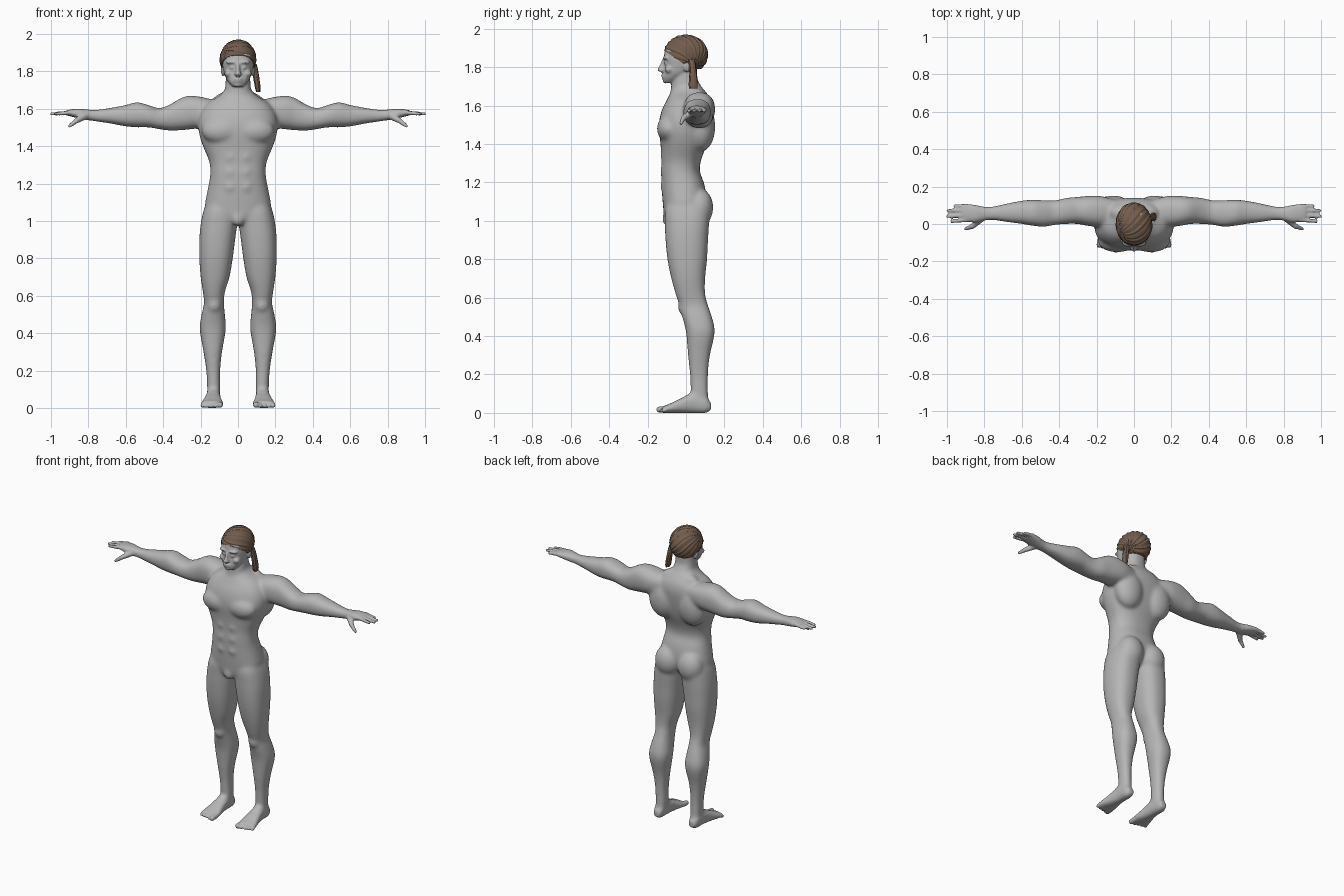
import bpy, bmesh, math
from mathutils import Vector, Matrix

cube = bpy.data.objects.get("Cube")
if cube:
    bpy.data.objects.remove(cube, do_unlink=True)

CM = 0.01  # part measurements are in hundredths of a unit
X, Y, Z = range(3)


def material(name, colour):
    mat = bpy.data.materials.new(name)
    mat.use_nodes = True
    mat.diffuse_color = (*colour, 1)
    mat.node_tree.nodes["Principled BSDF"].inputs["Base Color"].default_value = (*colour, 1)
    return mat


def finish(bm, name, mat):
    bmesh.ops.recalc_face_normals(bm, faces=bm.faces[:])
    mesh = bpy.data.meshes.new(name)
    bm.to_mesh(mesh)
    bm.free()
    obj = bpy.data.objects.new(name, mesh)
    bpy.context.collection.objects.link(obj)
    mesh.materials.append(mat)
    mesh.polygons.foreach_set("use_smooth", [True] * len(mesh.polygons))
    return obj


def spline(a, b, c, d, t):
    return b + 0.5 * t * (c - a + t * (2*a - 5*b + 4*c - d + t * (3 * (b - c) + d - a)))


def loft(bm, axis, rows, sides=32, power=0.85, ridge=0, waves=0):
    """Rounded sections along an axis; each row is position, then low and high on the other axes."""
    others = [k for k in range(3) if k != axis]
    steps, dense = 4, []
    for i in range(len(rows) - 1):
        quad = [rows[max(0, min(len(rows) - 1, i + k))] for k in (-1, 0, 1, 2)]
        for s in range(steps):
            dense.append([spline(*vals, s / steps) for vals in zip(*quad)])
    dense.append(rows[-1])
    rings = []
    for pos, lo1, hi1, lo2, hi2 in dense:
        ring = []
        for i in range(sides):
            ang = math.tau * i / sides
            swell = 1 + ridge * math.sin(waves * ang)
            co = Vector((0, 0, 0))
            co[axis] = pos
            for k, lo, hi, v in ((others[0], lo1, hi1, math.cos(ang)), (others[1], lo2, hi2, math.sin(ang))):
                co[k] = (lo + hi) / 2 + (hi - lo) / 2 * swell * math.copysign(abs(v) ** power, v)
            ring.append(bm.verts.new(co * CM))
        rings.append(ring)
    for a, b in zip(rings, rings[1:]):
        for i in range(sides):
            j = (i + 1) % sides
            bm.faces.new((a[i], a[j], b[j], b[i]))
    bm.faces.new(rings[0])
    bm.faces.new(rings[-1])


def blob(bm, centre, radii, segments=24):
    place = Matrix.Translation(Vector(centre) * CM) @ Matrix.Diagonal((*(r * CM for r in radii), 1))
    bmesh.ops.create_uvsphere(bm, u_segments=segments, v_segments=segments // 2, radius=1, matrix=place)


def digit(bm, start, end, r0, r1, count=16):
    for i in range(count):
        t = i / (count - 1)
        r = r0 + (r1 - r0) * t
        blob(bm, Vector(start).lerp(Vector(end), t), (r, r, r), 12)


skin = material("grey skin", (0.47, 0.47, 0.47))
brown = material("brown hair", (0.17, 0.11, 0.075))

# Left half of the body, mirrored afterwards
bm = bmesh.new()

# Leg
loft(bm, Z, [
    (3, 10, 16, 3, 12), (10, 9.5, 16.5, 2.5, 11.5), (20, 9.5, 17, 2, 11.5),
    (30, 8.5, 18.5, 1, 12.5), (42, 6.5, 20.5, 0, 15), (50, 7, 19.5, -2, 13.5),
    (56, 7.5, 18.2, -3.5, 11.5), (62, 7, 18.8, -5.5, 10), (70, 4.5, 20, -7.7, 10),
    (80, 2.8, 20.7, -9.7, 11), (90, 1.5, 20.7, -10.7, 11.5), (98, 0.5, 20, -11, 12),
    (106, 0.5, 18.3, -11, 12), (114, 2, 15, -8, 9)])
blob(bm, (12.8, -0.5, 55), (4, 3.8, 4.5))

# Foot and toes
loft(bm, Y, [
    (13, 11, 15, 1.5, 5), (10, 10, 16.5, 0, 9), (4, 9.5, 17, 0, 11),
    (-2, 9, 18, 0, 8), (-8, 8, 19.5, 0, 5), (-12, 8.3, 19.8, 0, 3.5)])
for i in range(5):
    r = 1.7 if i == 0 else 1.25 - 0.06 * i
    x = 9.6 + 2.4 * i - (0 if i == 0 else 0.1)
    digit(bm, (x, -10, 2), (x, -13.9 + 0.5 * i, r), r, r, 6)

# Arm and palm
loft(bm, X, [
    (10, 0, 13, 152, 164), (18, -1.5, 15, 150, 166), (25, -1, 15, 149, 167),
    (30, 0, 14.5, 148.5, 166), (36, 0, 14, 148.2, 162.5), (42, -0.5, 12.7, 149, 160.3),
    (48, -1.5, 12.7, 150, 162), (54, -1, 13, 150, 163.5), (60, 0, 12.5, 150.5, 162),
    (68, 1, 11, 152, 160.5), (75, 2, 9.5, 153, 159.5), (80, 1.8, 9.2, 153.8, 159.5),
    (85, 0.8, 10.2, 154.8, 160), (90, 1.4, 10.6, 156, 159.5), (92, 2.5, 10, 156.5, 159)])

# Fingers and thumb
for base, tip, reach in ((2.2, 1.4, 97.5), (4.7, 4.1, 99.6), (7.2, 7.2, 99.4), (9.6, 9.7, 95.8)):
    digit(bm, (89, base, 158), (reach, tip, 157.2), 1.25, 0.95)
digit(bm, (82, 2.5, 156), (86.5, -1.3, 153.5), 1.9, 1.5)
digit(bm, (86.5, -1.3, 153.5), (90, -2.6, 150.8), 1.4, 1)

# Muscles: chest, shoulder, back, neck slope, buttock
for centre, radii in (
        ((9, -9.2, 148), (10.5, 6, 7)), ((24, 7, 158.5), (7.5, 7.5, 8.2)),
        ((11, 8, 149), (10, 7.3, 13)), ((6, 6, 163), (8, 5, 6)),
        ((8.5, 6.8, 107), (8.7, 7.5, 10))):
    blob(bm, centre, radii)
for z in (118, 126, 134):
    blob(bm, (4, -9.6, z), (4.3, 3.8, 4.2))

# Brow, eye, cheek, ear
for centre, radii in (
        ((3.3, -10.4, 184.8), (3.3, 1.8, 0.9)), ((3.2, -10, 182), (1.5, 1.5, 1.1)),
        ((5, -8.8, 178.8), (2.3, 2.2, 2)), ((8, 0.5, 180.5), (1.2, 2, 3.2)),
        ((1.1, -13, 178.2), (0.9, 1, 0.8))):
    blob(bm, centre, radii, 16)

# Mirror to the right side
copy = bmesh.ops.duplicate(bm, geom=bm.verts[:] + bm.edges[:] + bm.faces[:])["geom"]
for v in copy:
    if isinstance(v, bmesh.types.BMVert):
        v.co.x = -v.co.x


def central(rows, **options):
    loft(bm, Z, [(z, -w, w, front, back) for z, w, front, back in rows], **options)


# Torso
central([
    (98, 5, -9.5, 4), (102, 14, -11.3, 8), (108, 17.5, -12, 10.5), (114, 16.8, -12.5, 10.5),
    (120, 15.6, -12.8, 9.3), (126, 14.8, -13, 7.2), (132, 15.5, -12.8, 8), (140, 18.8, -13.3, 11),
    (146, 20.7, -14, 12.5), (152, 21.3, -14, 13.5), (158, 20, -12.5, 14), (163, 16.5, -10, 13),
    (167, 10, -8, 10.5), (171, 6.5, -6, 7)])
blob(bm, (0, -9.8, 101), (3.3, 2.6, 4))

# Neck
central([(160, 8, -8, 11), (168, 7.2, -8, 9), (174, 6.6, -6.8, 6), (182, 6.5, -5, 6)])

# Skull and jaw
central([
    (171.8, 2.6, -11.3, -6), (174, 4.9, -11.8, -2), (177, 6.8, -11.5, 3), (181, 7.9, -11.1, 6.5),
    (185, 8.5, -11.5, 9), (190, 8.2, -10.5, 9.3), (194, 6, -7, 7), (195.5, 3, -4, 4)])

# Nose, lips, chin
central([(177.5, 1.1, -12.6, -9), (178.4, 1.6, -15, -9), (181, 1, -13.7, -9), (184.5, 0.9, -12.2, -9)])
for z, depth in ((175.8, 1.5), (174.7, 1.3)):
    blob(bm, (0, -11.5, z), (2.4, depth, 0.65), 16)
blob(bm, (0, -10.7, 172.9), (2, 1.5, 1.4), 16)

# Fuse the parts into one skin
body = finish(bm, "body", skin)
fuse = body.modifiers.new("fuse", "REMESH")
fuse.mode = "VOXEL"
fuse.voxel_size = 0.006
bpy.context.view_layer.objects.active = body
body.select_set(True)
bpy.ops.object.modifier_apply(modifier=fuse.name)

# Soften the large muscles, keep face, hands and feet crisp
bm = bmesh.new()
bm.from_mesh(body.data)
soft = [v for v in bm.verts if abs(v.co.x) < 0.8 and 0.07 < v.co.z < 1.71]
for verts, rounds in ((bm.verts[:], 2), (soft, 22)):
    for i in range(rounds):
        bmesh.ops.smooth_vert(bm, verts=verts, factor=0.5,
                              use_axis_x=True, use_axis_y=True, use_axis_z=True)
bm.to_mesh(body.data)
bm.free()
body.data.polygons.foreach_set("use_smooth", [True] * len(body.data.polygons))

# Hair cap with strands sweeping towards the tie behind the left ear
bm = bmesh.new()
bmesh.ops.create_uvsphere(bm, u_segments=160, v_segments=40, radius=1)
for v in bm.verts:
    ang = math.atan2(v.co.y, v.co.x) + 0.3 * v.co.z
    flat = math.hypot(v.co.x, v.co.y)
    v.co *= 1 + flat * (0.022 * math.sin(20 * ang) + 0.012 * math.sin(33 * ang))
turn = Vector((0, 0, 1)).rotation_difference(Vector((0.8, 0.4, -0.45))).to_matrix().to_4x4()
bm.transform(Matrix.Translation((0, -0.002, 1.865)) @ Matrix.Diagonal((0.097, 0.115, 0.103, 1)) @ turn)
for point, normal in (((0, -0.11, 1.885), (0, 0.09, 0.13)), ((0, 0, 1.79), (0, 0, 1))):
    bmesh.ops.bisect_plane(bm, geom=bm.verts[:] + bm.edges[:] + bm.faces[:],
                           plane_co=point, plane_no=normal, clear_inner=True)
    bmesh.ops.holes_fill(bm, edges=[e for e in bm.edges if e.is_boundary], sides=0)
hair = finish(bm, "hair_cap", brown)

# Ponytail
bm = bmesh.new()
loft(bm, Z, [(168.8, 9.8, 11.8, 1.8, 5.8), (171, 9.2, 12, 1.5, 6), (176, 8.3, 11.4, 1.8, 5.6),
             (181, 7.2, 10.6, 1.6, 5), (184, 6.5, 9.8, 1, 4.5)], sides=48, ridge=0.07, waves=8)
tail = finish(bm, "ponytail", brown)

for obj in (hair, tail):
    bpy.ops.object.select_all(action="DESELECT")
    obj.select_set(True)
    bpy.context.view_layer.objects.active = obj
    bpy.ops.object.shade_smooth_by_angle(angle=math.radians(40))
